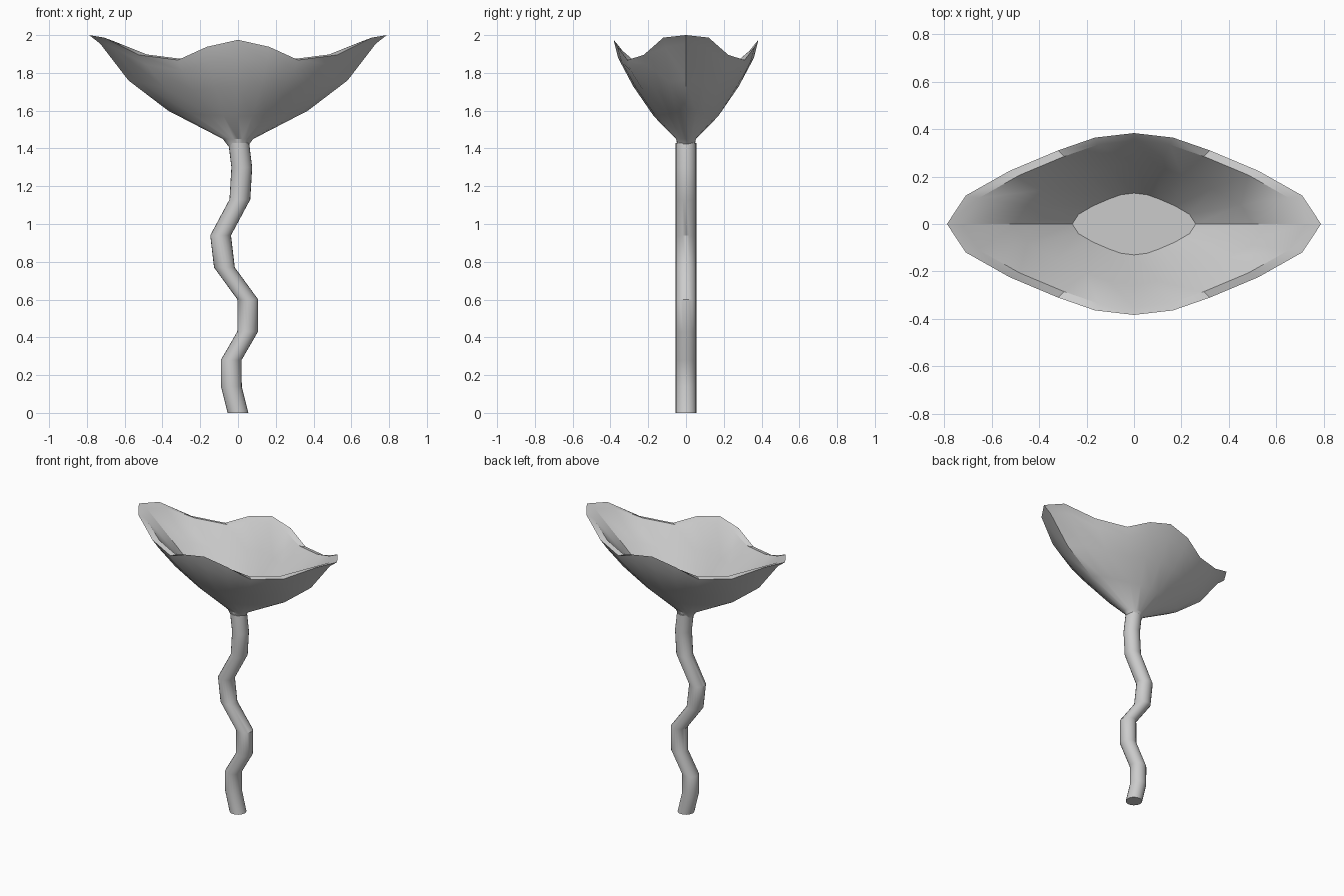
import bpy, bmesh, math

if "Cube" in bpy.data.objects:
    bpy.data.objects.remove(bpy.data.objects["Cube"])

# Quarter outline of the petal rim, from the y axis to the x axis (unit scale), and rim dip
LENS = [(0, 1), (.209, .95), (.405, .81), (.665, .585), (.9, .312), (1, 0)]
DIP = [0, .042, .117, .095, .008, 0]
N = 20


def mirror_index(i):
    """Map the 20 ring positions to a quarter index and the x/y signs."""
    q, k = divmod(i, 5)
    return [(k, 1, 1), (5 - k, 1, -1), (k, -1, -1), (5 - k, -1, 1)][q]


def ring(a, b, zx, zy, dip=0, lens=1.0, cx=0):
    """Half widths a, b; heights at the x and y ends; lens blends circle to petal outline."""
    pts = []
    for i in range(N):
        k, sx, sy = mirror_index(i)
        ang = k * math.pi / 10
        px = math.sin(ang) * (1 - lens) + LENS[k][0] * lens
        py = math.cos(ang) * (1 - lens) + LENS[k][1] * lens
        t = k / 5
        pts.append((cx + sx * px * a, sy * py * b, zy + (zx - zy) * t - dip * DIP[k]))
    return pts


def loft(name, rings):
    """Skin the rings into a closed, smoothly shaded object."""
    bm = bmesh.new()
    loops = [[bm.verts.new(p) for p in r] for r in rings]
    for lo, hi in zip(loops, loops[1:]):
        for i in range(N):
            j = (i + 1) % N
            bm.faces.new((lo[i], hi[i], hi[j], lo[j]))
    bm.faces.new(loops[0])
    bm.faces.new(loops[-1][::-1])
    bmesh.ops.recalc_face_normals(bm, faces=bm.faces[:])
    me = bpy.data.meshes.new(name)
    bm.to_mesh(me)
    bm.free()
    ob = bpy.data.objects.new(name, me)
    bpy.context.collection.objects.link(ob)
    bpy.ops.object.select_all(action='DESELECT')
    ob.select_set(True)
    bpy.context.view_layer.objects.active = ob
    bpy.ops.object.shade_smooth_by_angle(angle=math.radians(32))
    return ob


# Wavy stem: horizontal rings along a kinked path (x, z)
path = [(0, 0), (-.035, .14), (-.036, .28), (.051, .43), (.052, .6), (-.072, .77),
        (-.092, .94), (.01, 1.13), (.02, 1.3), (.004, 1.43)]
loft("stem", [ring(.055, .055, z, z, 0, 0, x) for x, z in path])

# Flower cup: outer wall up to the wavy rim, narrow lip, then inner wall down to the floor
cup = [
    ring(.05, .045, 1.41, 1.41, 0, 0),
    ring(.08, .052, 1.45, 1.45, 0, .3),
    ring(.37, .17, 1.60, 1.57, .05),
    ring(.58, .28, 1.76, 1.73, .3),
    ring(.73, .36, 1.955, 1.88, .85),
    ring(.788, .383, 2.0, 1.975, 1),
    ring(.725, .352, 1.98, 1.935, .68),
    ring(.50, .255, 1.785, 1.77, .3),
    ring(.26, .13, 1.57, 1.565, 0),
]
loft("flower_cup", cup)
